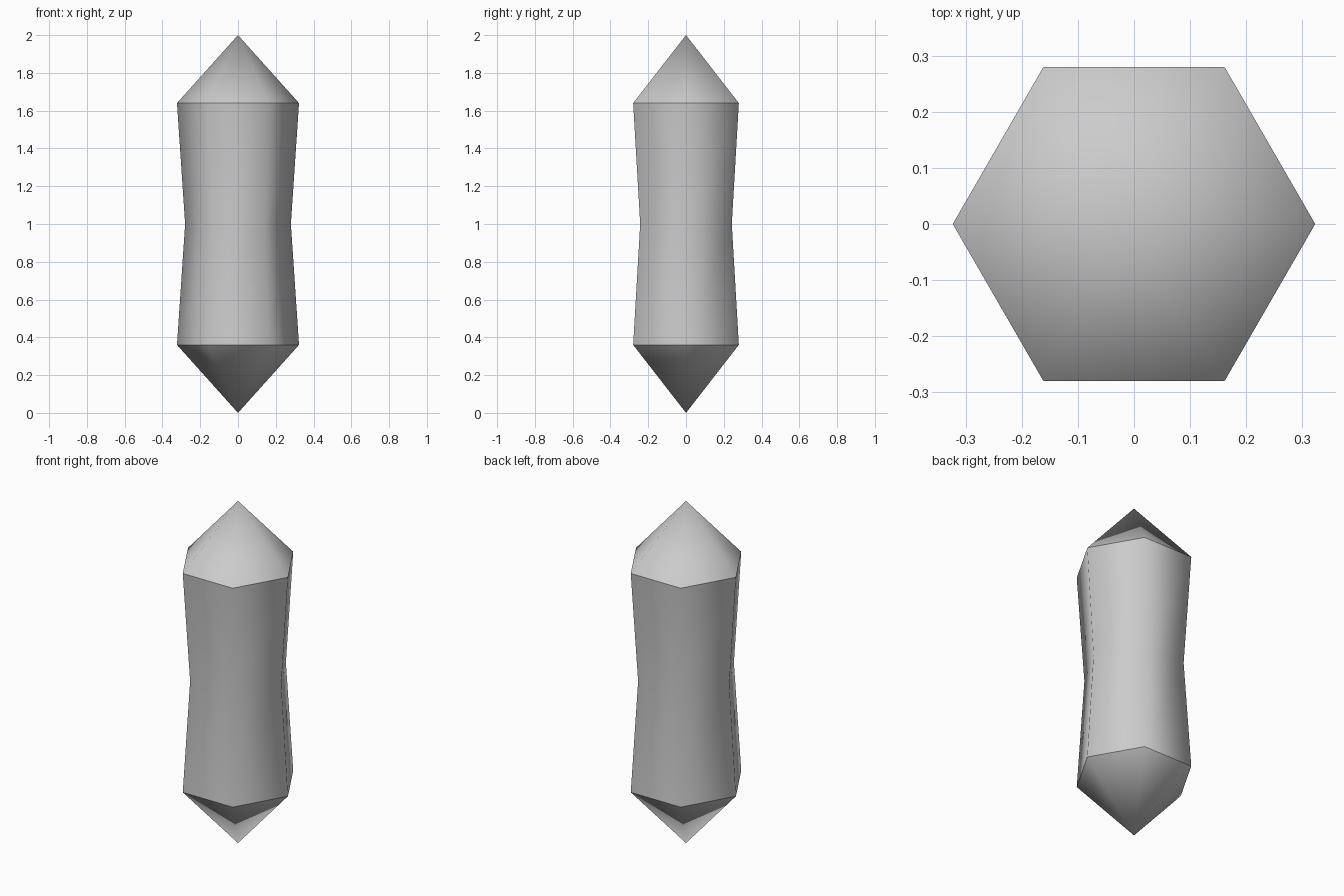
import bpy, bmesh, math

cube = bpy.data.objects.get("Cube")
if cube:
    bpy.data.objects.remove(cube, do_unlink=True)

# One plain grey material
GREY = (0.6, 0.6, 0.6, 1.0)
mat = bpy.data.materials.new("crystal grey")
mat.use_nodes = True
mat.diffuse_color = GREY
mat.node_tree.nodes["Principled BSDF"].inputs["Base Color"].default_value = GREY

SIDES = 6
# Profile from bottom tip to top tip: (radius, height)
PROFILE = [(0, 0), (0.323, 0.36), (0.28, 1.0), (0.323, 1.64), (0, 2.0)]


def make_ring(bm, radius, z):
    """One vertex for a tip, otherwise a hexagon with corners on the x axis."""
    if radius == 0:
        return [bm.verts.new((0, 0, z))]
    return [bm.verts.new((radius * math.cos(math.tau * i / SIDES),
                          radius * math.sin(math.tau * i / SIDES), z))
            for i in range(SIDES)]


bm = bmesh.new()
rings = [make_ring(bm, r, z) for r, z in PROFILE]

# Skin neighbouring rings with triangles at the tips and quads on the shaft
for low, high in zip(rings, rings[1:]):
    for i in range(SIDES):
        j = (i + 1) % SIDES
        corners = [low[i % len(low)], low[j % len(low)],
                   high[j % len(high)], high[i % len(high)]]
        bm.faces.new(list(dict.fromkeys(corners)))

# Smooth all round, with crisp edges only where the points meet the shaft
for face in bm.faces:
    face.smooth = True
for ring in (rings[1], rings[3]):
    for i in range(SIDES):
        bm.edges.get((ring[i], ring[(i + 1) % SIDES])).smooth = False
bmesh.ops.recalc_face_normals(bm, faces=bm.faces)

mesh = bpy.data.meshes.new("crystal")
bm.to_mesh(mesh)
bm.free()
mesh.materials.append(mat)
crystal = bpy.data.objects.new("crystal", mesh)
bpy.context.collection.objects.link(crystal)
